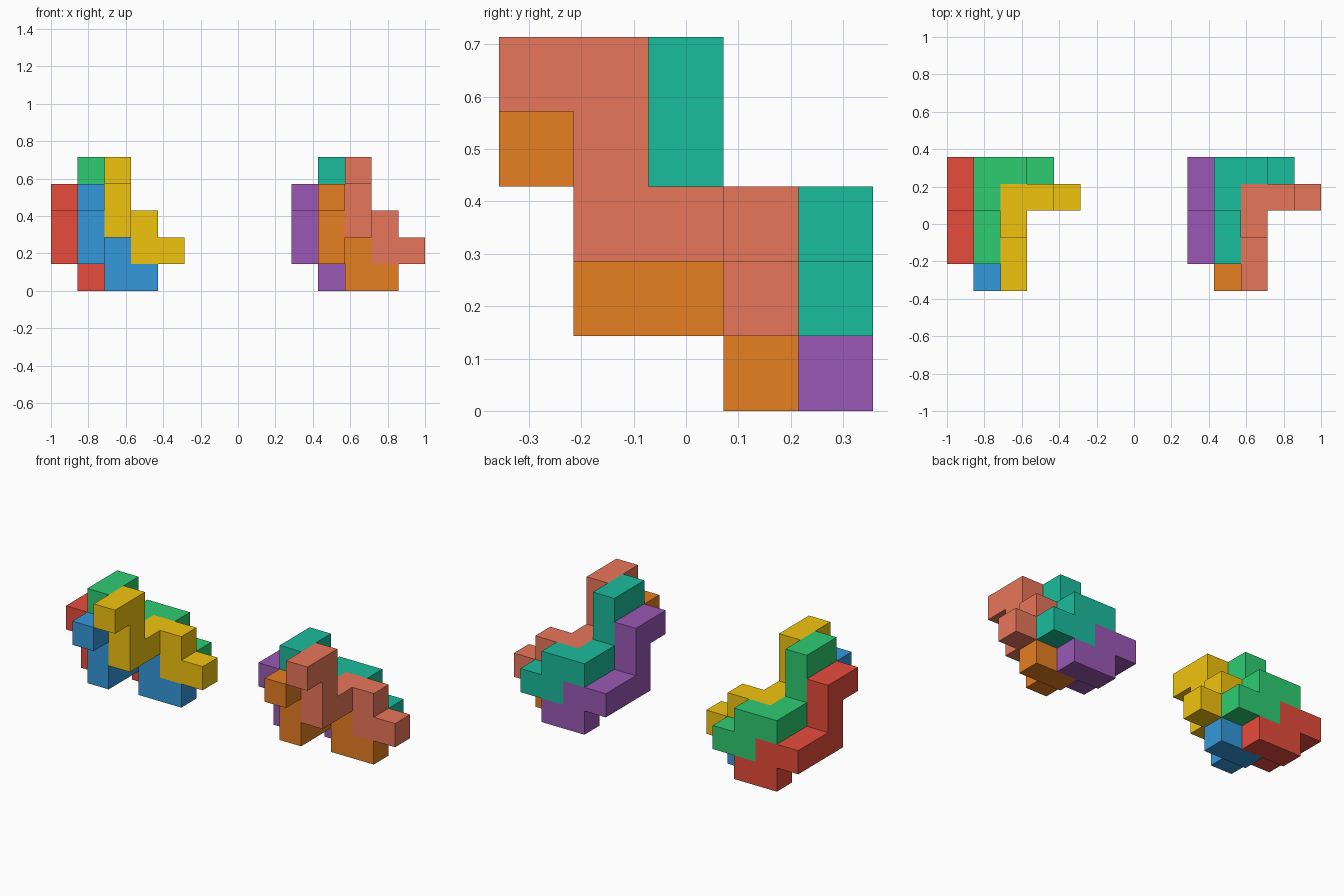
import bpy, bmesh
from mathutils import Vector

if "Cube" in bpy.data.objects:
    bpy.data.objects.remove(bpy.data.objects["Cube"])

U = 1 / 7                                   # edge of one cube cell
ORIGIN = Vector((-1, -2.5 * U, 0))

# Every piece is the same bent chain of nine cells: start cell plus steps
STEPS = [(0, 1, 0), (0, 0, -1), (0, 0, -1), (0, 1, 0), (0, 1, 0),
         (1, 0, 0), (0, 0, -1), (1, 0, 0)]
CELLS = [Vector((0, 0, 0))]
for s in STEPS:
    CELLS.append(CELLS[-1] + Vector(s))


def chain_mesh(name):
    """Outer skin of the cell chain, with flat areas merged."""
    bm = bmesh.new()
    filled = {tuple(map(round, c)) for c in CELLS}
    for c in CELLS:
        for axis in range(3):
            for sign in (-1, 1):
                n = Vector((0, 0, 0))
                n[axis] = sign
                if tuple(map(round, c + n)) in filled:
                    continue
                a, b = Vector((0, 0, 0)), Vector((0, 0, 0))
                a[(axis + 1) % 3] = 0.5
                b[(axis + 2) % 3] = 0.5 * sign
                mid = c + Vector((0.5, 0.5, 0.5)) + n * 0.5
                bm.faces.new([bm.verts.new((mid + p) * U)
                              for p in (-a - b, a - b, a + b, b - a)])
    bmesh.ops.remove_doubles(bm, verts=bm.verts, dist=1e-4)
    bmesh.ops.dissolve_limit(bm, angle_limit=0.01, verts=bm.verts, edges=bm.edges)
    bmesh.ops.recalc_face_normals(bm, faces=bm.faces)
    me = bpy.data.meshes.new(name)
    bm.to_mesh(me)
    bm.free()
    return me


def linear(hex_code):
    rgb = [int(hex_code[i:i + 2], 16) / 255 for i in (0, 2, 4)]
    return [v / 12.92 if v <= 0.04045 else ((v + 0.055) / 1.055) ** 2.4
            for v in rgb] + [1]


def piece(name, start, hex_code):
    me = chain_mesh(name)
    mat = bpy.data.materials.new(name + "_colour")
    mat.diffuse_color = linear(hex_code)
    mat.use_nodes = True
    mat.node_tree.nodes["Principled BSDF"].inputs["Base Color"].default_value = mat.diffuse_color
    me.materials.append(mat)
    ob = bpy.data.objects.new(name, me)
    ob.location = ORIGIN + Vector(start) * U
    bpy.context.collection.objects.link(ob)


# Four interlocked pieces per cluster, two clusters nine cells apart
STARTS = {"back_lower": (0, 1, 3), "back_upper": (1, 1, 4),
          "front_lower": (1, 0, 3), "front_upper": (2, 0, 4)}
CLUSTERS = [("left", 0, ("E74C3C", "2ECC71", "3498DB", "F1C40F")),
            ("right", 9, ("9B59B6", "1ABC9C", "E67E22", "E9765B"))]
for side, shift, colours in CLUSTERS:
    for (part, (x, y, z)), col in zip(STARTS.items(), colours):
        piece(f"{side}_{part}_piece", (x + shift, y, z), col)
